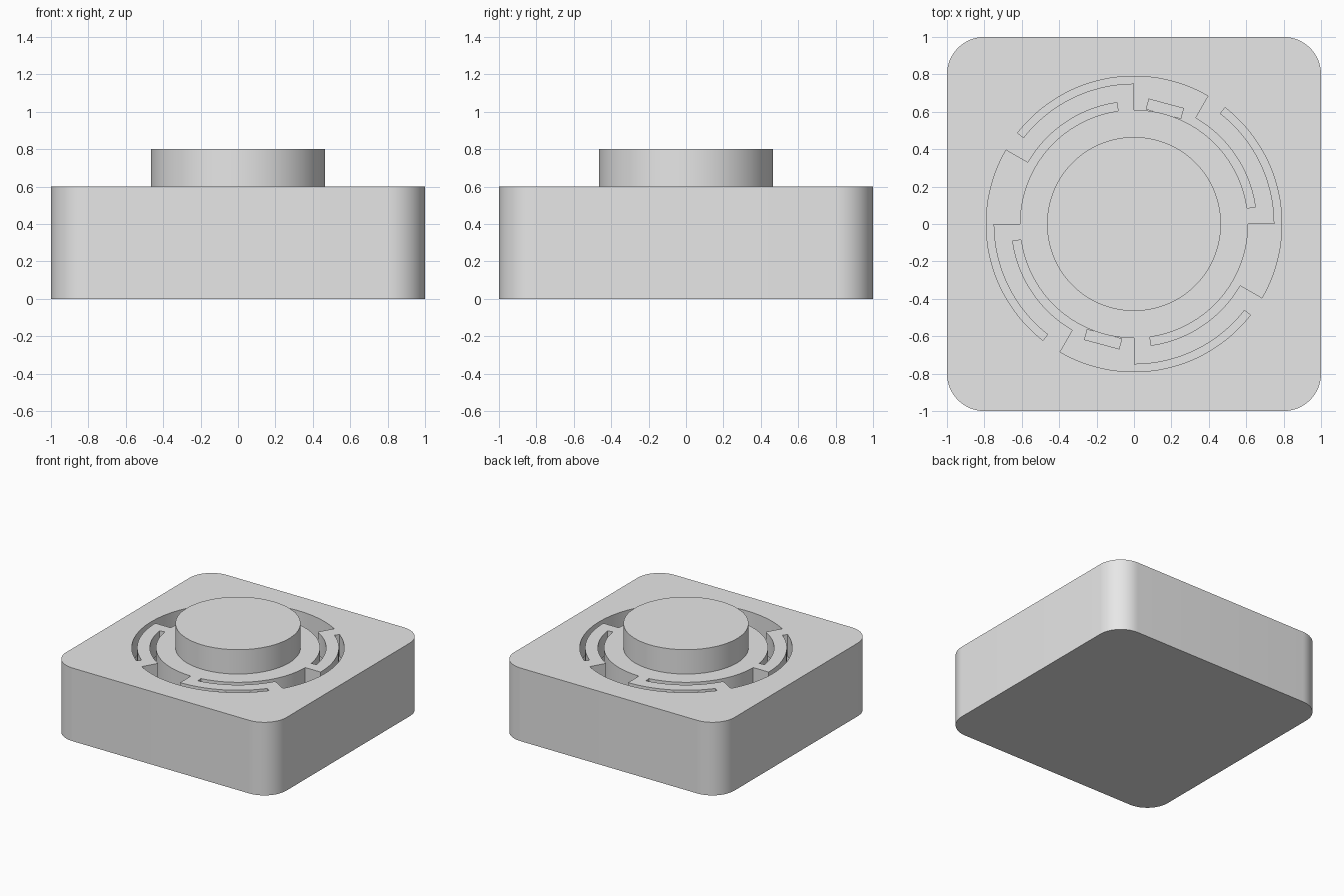
import bpy, bmesh, math
from math import cos, sin, radians

if "Cube" in bpy.data.objects:
    bpy.data.objects.remove(bpy.data.objects["Cube"])

grey = bpy.data.materials.new("light grey")
grey.diffuse_color = (0.8, 0.8, 0.8, 1)
grey.use_nodes = True
grey.node_tree.nodes["Principled BSDF"].inputs["Base Color"].default_value = grey.diffuse_color


def arc(r, a, b, n=48, cx=0, cy=0):
    """Points on an arc from angle a to b in degrees."""
    ts = [radians(a + (b - a) * i / n) for i in range(n + 1)]
    return [(cx + r * cos(t), cy + r * sin(t)) for t in ts]


def rounded_square(half, r):
    c = half - r
    pts = []
    for k, (sx, sy) in enumerate([(1, 1), (-1, 1), (-1, -1), (1, -1)]):
        pts += arc(r, 90 * k, 90 * k + 90, 16, sx * c, sy * c)
    return pts


def prism(name, pts, z0, z1):
    """Extrude a flat outline between two heights."""
    bm = bmesh.new()
    face = bm.faces.new([bm.verts.new((x, y, z0)) for x, y in pts])
    ext = bmesh.ops.extrude_face_region(bm, geom=[face])
    verts = [v for v in ext["geom"] if isinstance(v, bmesh.types.BMVert)]
    bmesh.ops.translate(bm, verts=verts, vec=(0, 0, z1 - z0))
    bmesh.ops.recalc_face_normals(bm, faces=bm.faces[:])
    mesh = bpy.data.meshes.new(name)
    bm.to_mesh(mesh)
    bm.free()
    mesh.materials.append(grey)
    ob = bpy.data.objects.new(name, mesh)
    bpy.context.collection.objects.link(ob)
    return ob


def activate(ob):
    bpy.ops.object.select_all(action='DESELECT')
    ob.select_set(True)
    bpy.context.view_layer.objects.active = ob


def cut(target, cutter):
    cutter.hide_render = True
    mod = target.modifiers.new("cut", 'BOOLEAN')
    mod.operation = 'DIFFERENCE'
    mod.solver = 'EXACT'
    mod.object = cutter
    activate(target)
    bpy.ops.object.modifier_apply(modifier=mod.name)
    bpy.data.objects.remove(cutter)


# Hollow housing with rounded corners
housing = prism("housing", rounded_square(1, 0.2), 0, 0.6)
cut(housing, prism("cavity_cutter", rounded_square(0.9, 0.1), 0.08, 0.42))

# Four interlocking S-shaped slots that leave the spring arms
slot = (arc(0.79, 60, 142) + arc(0.75, 142, 90)
        + arc(0.61, 90, 8) + arc(0.655, 8, 60))
for k in range(4):
    c, s = cos(k * math.pi / 2), sin(k * math.pi / 2)
    pts = [(x * c - y * s, x * s + y * c) for x, y in slot]
    cut(housing, prism("slot_cutter", pts, 0.3, 0.7))

# Round button cap
cap = prism("button_cap", arc(0.465, 0, 357.1875, 127), 0.55, 0.8)

# Two stop posts standing under the wide gaps
for name, angle in (("back_post", 75), ("front_post", 255)):
    c, s = cos(radians(angle)), sin(radians(angle))
    rect = [(0.608, -0.098), (0.668, -0.098), (0.668, 0.098), (0.608, 0.098)]
    prism(name, [(x * c - y * s, x * s + y * c) for x, y in rect], 0.06, 0.41)

# Smooth the curved walls, keep the rims sharp
for ob in (housing, cap):
    activate(ob)
    bpy.ops.object.shade_smooth_by_angle(angle=radians(30))
